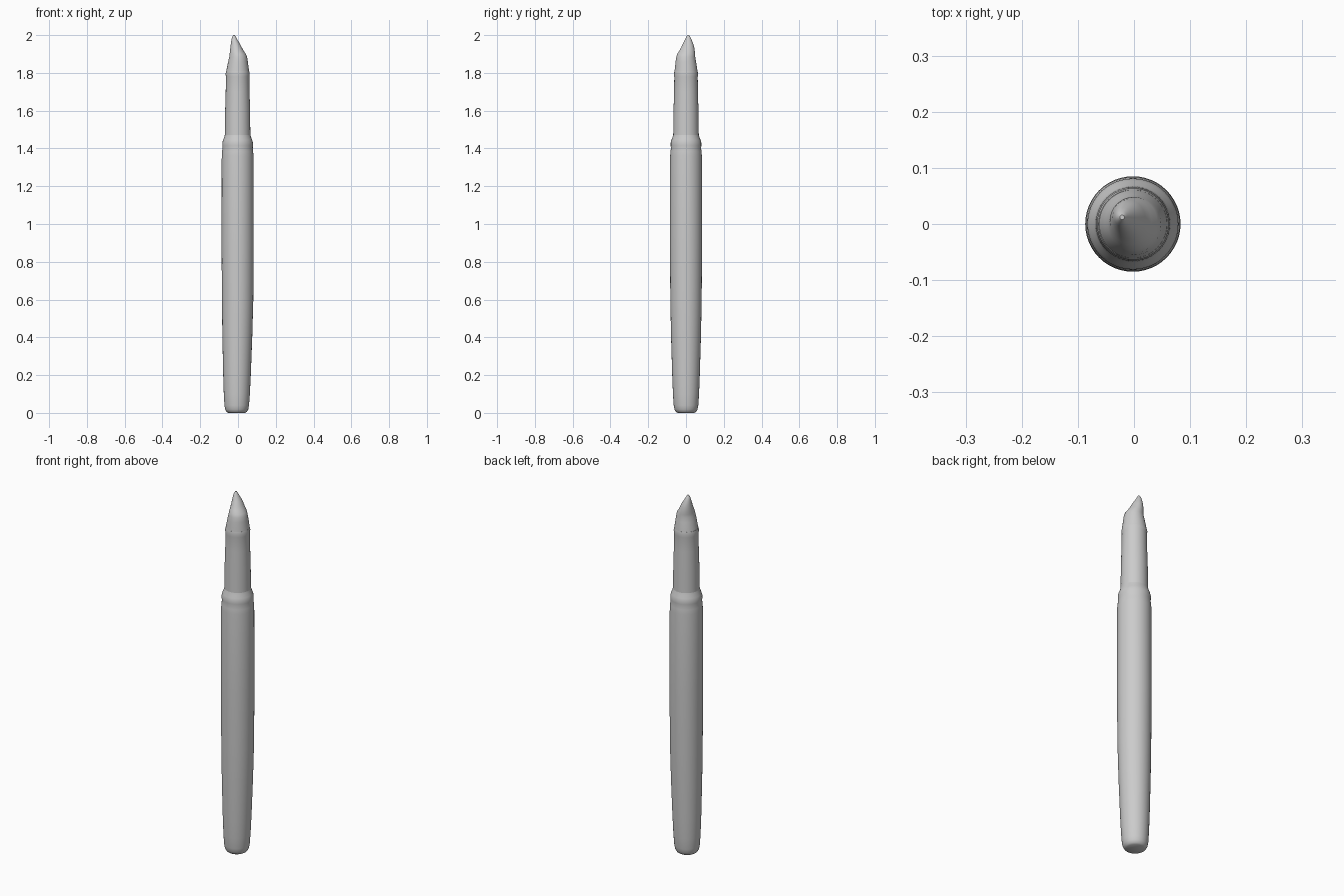
import bpy, bmesh, math

cube = bpy.data.objects.get("Cube")
if cube:
    bpy.data.objects.remove(cube, do_unlink=True)

grey = bpy.data.materials.new("plain grey")
grey.use_nodes = True
colour = (0.6, 0.6, 0.6, 1)
grey.diffuse_color = colour
grey.node_tree.nodes["Principled BSDF"].inputs["Base Color"].default_value = colour

SIDES = 48


def loft(name, sections):
    """Skin round sections of (height, radius, centre x, centre y, radius y / radius x)."""
    bm = bmesh.new()
    rings = []
    for z, r, cx, cy, ratio in sections:
        ring = []
        for i in range(SIDES):
            a = math.tau * i / SIDES
            ring.append(bm.verts.new((cx + r * math.cos(a), cy + r * ratio * math.sin(a), z)))
        rings.append(ring)
    for low, high in zip(rings, rings[1:]):
        for i in range(SIDES):
            j = (i + 1) % SIDES
            bm.faces.new((low[i], low[j], high[j], high[i]))
    bm.faces.new(rings[0][::-1])
    bm.faces.new(rings[-1])
    mesh = bpy.data.meshes.new(name)
    bm.to_mesh(mesh)
    bm.free()
    mesh.materials.append(grey)
    ob = bpy.data.objects.new(name, mesh)
    bpy.context.collection.objects.link(ob)
    bpy.ops.object.select_all(action="DESELECT")
    ob.select_set(True)
    bpy.context.view_layer.objects.active = ob
    bpy.ops.object.shade_smooth_by_angle(angle=math.radians(50))
    return ob


def turned(name, profile):
    """Straight round part from (height, radius) pairs, its axis leaning a touch at the foot."""
    return loft(name, [(z, r, -0.002 - 0.005 * max(0, 1 - z / 0.6), 0, 1) for z, r in profile])


# Long barrel with a rounded foot and a shallow groove under its collar
turned("barrel", [
    (0, 0.045), (0.006, 0.054), (0.018, 0.061), (0.04, 0.065), (0.1, 0.069),
    (0.2, 0.073), (0.4, 0.079), (0.6, 0.083), (0.9, 0.085), (1.36, 0.084),
    (1.385, 0.082), (1.4, 0.08), (1.415, 0.081), (1.43, 0.081), (1.445, 0.077),
    (1.46, 0.071), (1.475, 0.067)])

# Slimmer grip with a faint lip at the top
turned("grip", [
    (1.46, 0.068), (1.5, 0.067), (1.6, 0.066), (1.7, 0.063), (1.78, 0.062),
    (1.795, 0.064), (1.81, 0.061)])

# Hooded nib, scooped on the front so the point sits off centre
loft("nib", [
    (1.8, 0.062, -0.002, 0, 1), (1.83, 0.057, -0.001, 0, 1.02),
    (1.86, 0.052, 0, -0.001, 1.04), (1.885, 0.047, 0.001, -0.001, 1.06),
    (1.9, 0.043, -0.001, 0.001, 1.1), (1.915, 0.037, -0.006, 0.005, 1.12),
    (1.935, 0.03, -0.01, 0.009, 1.15), (1.955, 0.024, -0.014, 0.011, 1.12),
    (1.975, 0.016, -0.019, 0.012, 1.1), (1.99, 0.01, -0.021, 0.012, 1.1),
    (2, 0.004, -0.021, 0.012, 1)])
